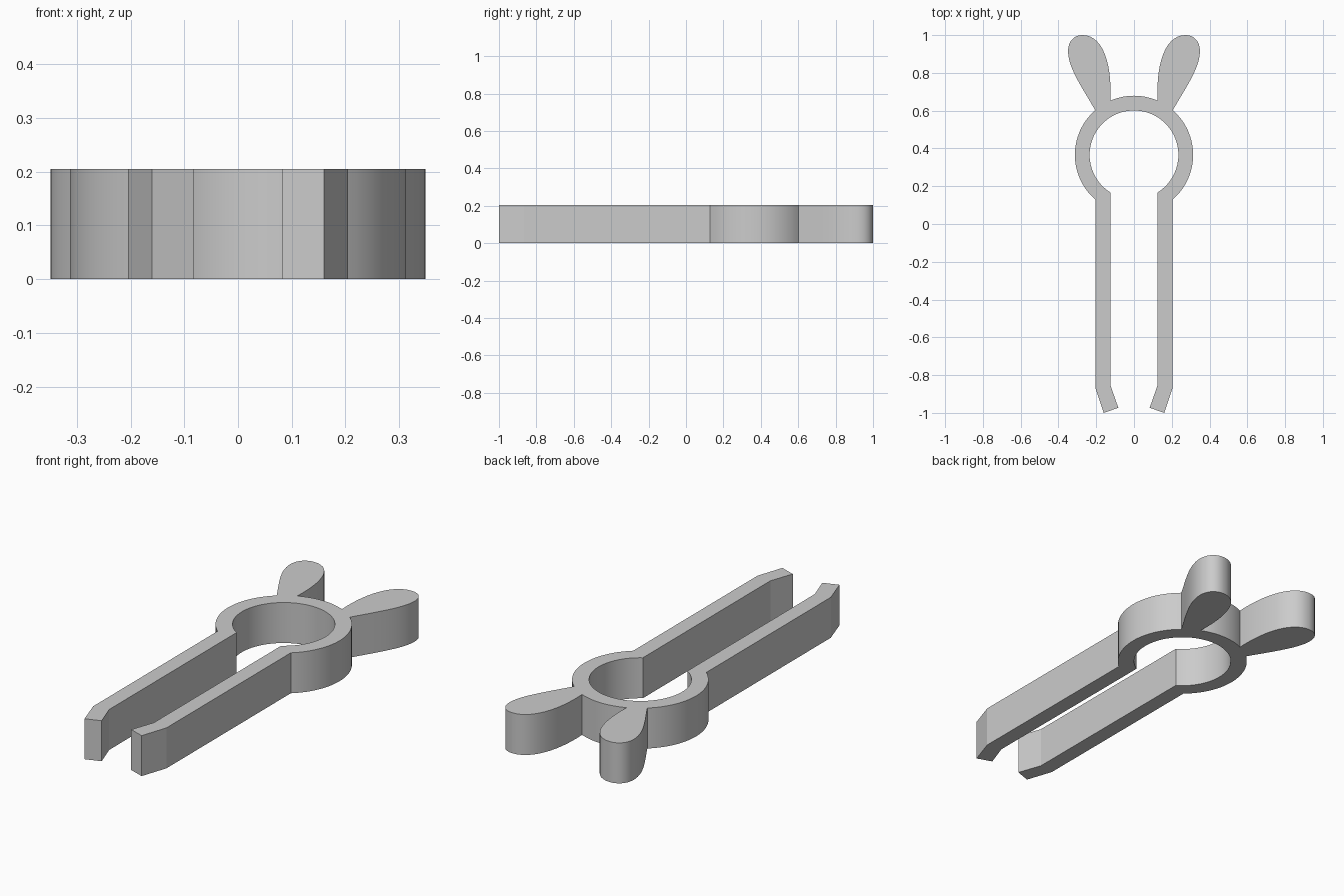
import bpy, bmesh, math
from mathutils import Vector
from mathutils.geometry import interpolate_bezier

cube = bpy.data.objects.get("Cube")
if cube:
    bpy.data.objects.remove(cube, do_unlink=True)

HEIGHT = 0.205
CENTRE_Y = 0.366
R_OUT, R_IN = 0.313, 0.235
LEG_IN, LEG_OUT = 0.125, 0.205


def arc(radius, start, end, steps):
    """Points on the ring, angles in radians."""
    angles = [start + (end - start) * i / steps for i in range(steps + 1)]
    return [Vector((radius * math.cos(a), CENTRE_Y + radius * math.sin(a))) for a in angles]


def bezier(a, b, c, d):
    """Curve without its end points' duplicates."""
    pts = interpolate_bezier(*[Vector((*p, 0)) for p in (a, b, c, d)], 15)
    return [p.to_2d() for p in pts[1:]]


# Angles where the legs and ear handles meet the ring
leg_in = -math.acos(LEG_IN / R_IN)
leg_out = -math.acos(LEG_OUT / R_OUT)
ear_out = math.acos(LEG_OUT / R_OUT)
ear_in = math.acos(LEG_IN / R_OUT)
top = math.pi / 2

# Left half outline, from the inner top of the ring to its outer top
half = arc(R_IN, top, leg_in, 36)
half += [Vector(p) for p in ((LEG_IN, -0.853), (0.083, -0.973), (0.16, -1.0), (LEG_OUT, -0.866))]
half += arc(R_OUT, leg_out, ear_out, 28)
root_in = arc(R_OUT, ear_in, top, 10)
half += bezier(half[-1], (0.28, 0.73), (0.349, 0.83), (0.349, 0.915))
half += bezier((0.349, 0.915), (0.349, 0.965), (0.32, 1.0), (0.272, 1.0))
half += bezier((0.272, 1.0), (0.17, 1.0), (0.115, 0.86), root_in[0])
half += root_in[1:]

# Mirror it into one closed outline
outline = half + [Vector((-p.x, p.y)) for p in reversed(half[1:-1])]

# Extrude the outline into the clip
bm = bmesh.new()
base = bm.faces.new([bm.verts.new((p.x, p.y, 0)) for p in outline])
raised = bmesh.ops.extrude_face_region(bm, geom=[base], use_keep_orig=True)
top_verts = [g for g in raised["geom"] if isinstance(g, bmesh.types.BMVert)]
bmesh.ops.translate(bm, verts=top_verts, vec=(0, 0, HEIGHT))
bmesh.ops.recalc_face_normals(bm, faces=bm.faces)
mesh = bpy.data.meshes.new("spring_clip")
bm.to_mesh(mesh)
bm.free()
clip = bpy.data.objects.new("spring_clip", mesh)
bpy.context.collection.objects.link(clip)

# Grey material
grey = bpy.data.materials.new("plain grey")
grey.use_nodes = True
colour = (0.6, 0.6, 0.6, 1)
grey.diffuse_color = colour
grey.node_tree.nodes["Principled BSDF"].inputs["Base Color"].default_value = colour
mesh.materials.append(grey)

# Smooth curved walls, sharp corners
bpy.ops.object.select_all(action="DESELECT")
clip.select_set(True)
bpy.context.view_layer.objects.active = clip
bpy.ops.object.shade_smooth_by_angle(angle=math.radians(15))
